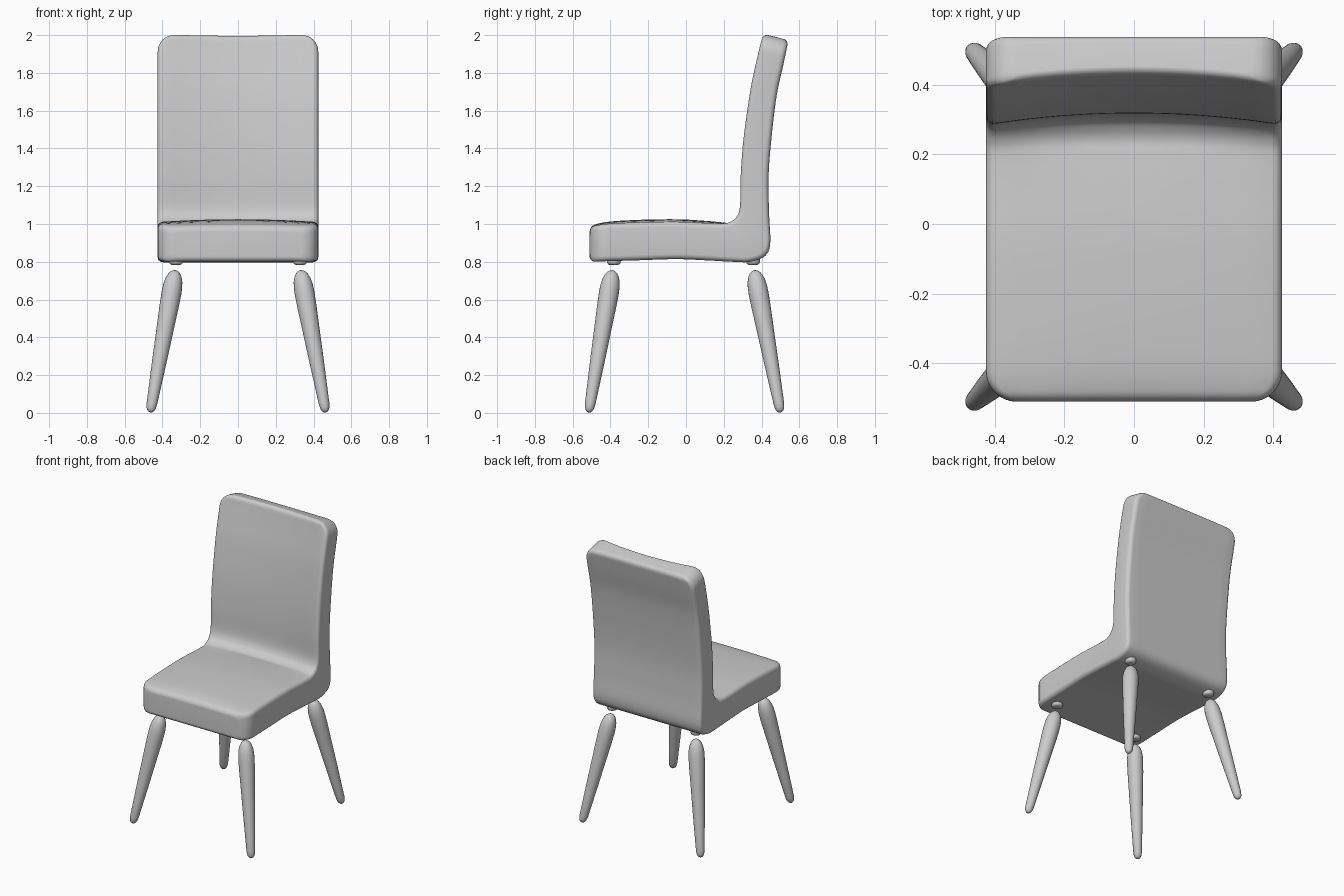
import bpy, bmesh
from math import sin, cos, pi, sqrt
from mathutils import Vector

if "Cube" in bpy.data.objects:
    bpy.data.objects.remove(bpy.data.objects["Cube"])


def skin(name, rings):
    """Join closed rings of points into a capped, smooth solid."""
    bm = bmesh.new()
    vr = [[bm.verts.new(p) for p in ring] for ring in rings]
    n = len(vr[0])
    for a, b in zip(vr, vr[1:]):
        for i in range(n):
            bm.faces.new((a[i], a[(i + 1) % n], b[(i + 1) % n], b[i]))
    bm.faces.new(vr[0])
    bm.faces.new(vr[-1])
    bmesh.ops.recalc_face_normals(bm, faces=bm.faces)
    me = bpy.data.meshes.new(name)
    bm.to_mesh(me)
    bm.free()
    me.shade_smooth()
    ob = bpy.data.objects.new(name, me)
    bpy.context.collection.objects.link(ob)
    return ob


def catmull(a, b, c, d, u):
    return [0.5 * (2 * q + (r - p) * u + (2 * p - 5 * q + 4 * r - s) * u * u
                   + (3 * q - p - 3 * r + s) * u ** 3)
            for p, q, r, s in zip(a, b, c, d)]


# Seat and back shell: inner y, z / outer y, z / bow of the inner face
stations = [
    (-.51, .985, -.51, .80, .004), (-.42, .999, -.42, .803, .012),
    (-.25, 1.007, -.25, .808, .015), (-.05, 1.010, -.05, .814, .015),
    (.10, 1.004, .12, .807, .013), (.20, 1.003, .25, .80, .005),
    (.235, 1.013, .34, .80, -.01), (.26, 1.032, .42, .832, -.02),
    (.275, 1.06, .446, .90, -.03), (.283, 1.11, .44, 1.05, -.033),
    (.285, 1.25, .437, 1.25, -.034), (.30, 1.45, .452, 1.45, -.034),
    (.335, 1.70, .48, 1.68, -.034), (.37, 1.87, .515, 1.84, -.034),
    (.405, 2.008, .542, 1.973, -.028)]
W, CORNER, EDGE = .425, .09, .028

samples = []
last = len(stations) - 2
for i in range(last + 1):
    p = [stations[min(max(i + k, 0), last + 1)] for k in (-1, 0, 1, 2)]
    n = 12 if i in (0, last) else 5
    for k in range(n):
        u = k / n
        u = u * u if i == 0 else 1 - (1 - u) ** 2 if i == last else u
        samples.append(catmull(*p, u))
samples.append(list(stations[-1]))

mids = [Vector(((s[0] + s[2]) / 2, (s[1] + s[3]) / 2)) for s in samples]
dist = [0]
for a, b in zip(mids, mids[1:]):
    dist.append(dist[-1] + (b - a).length)


def inset(d, r):
    return r - sqrt(r * r - (r - d) ** 2) if d < r else 0


def shell_ring(s, d):
    inner, outer = Vector(s[0:2]), Vector(s[2:4])
    direction = (inner - outer).normalized()
    t = (inner - outer).length
    hw, e = W - inset(d, CORNER), inset(d, EDGE)
    x0, v0, v1 = hw - EDGE, e + EDGE, t - e - EDGE
    flat = []
    for cx, cv, a0 in ((x0, v1, 0), (-x0, v1, 1), (-x0, v0, 2), (x0, v0, 3)):
        for k in range(6):
            a = (a0 + k / 5) * pi / 2
            flat.append((cx + EDGE * cos(a), cv + EDGE * sin(a)))
        if a0 in (0, 2):
            sign = 1 if a0 == 0 else -1
            v = t - e if a0 == 0 else e
            flat += [(sign * x0 * (1 - k / 6), v) for k in range(1, 12)]
    ring = []
    for x, v in flat:
        bow = s[4] * (1 - (x / hw) ** 2) * v / t
        q = outer + direction * (v + bow)
        ring.append((x, q.x, q.y))
    return ring


skin("seat_and_back", [shell_ring(s, min(d, dist[-1] - d))
                       for s, d in zip(samples, dist)])


def turned(name, bottom, top, profile, sides=24):
    """Round part along an axis; profile is (fraction, radius)."""
    bottom, top = Vector(bottom), Vector(top)
    q = (top - bottom).to_track_quat('Z', 'Y')
    return skin(name, [[bottom.lerp(top, t) + q @ Vector(
        (r * cos(2 * pi * k / sides), r * sin(2 * pi * k / sides), 0))
        for k in range(sides)] for t, r in profile])


# Splayed tapered legs with rounded ends, and the studs above them
leg = [(0, .003), (.004, .012), (.014, .019), (.03, .0245), (.06, .028),
       (.2, .033), (.4, .040), (.6, .046), (.75, .051), (.84, .0525),
       (.89, .051), (.93, .046), (.96, .038), (.98, .029), (.994, .016), (1, .003)]
stud = [(0, .022), (.08, .030), (.22, .035), (.45, .037), (1, .037)]
for side, sx in (("left", -1), ("right", 1)):
    for end, foot_y, top_y, stud_y in (("front", -.515, -.388, -.382),
                                       ("back", .50, .362, .355)):
        turned(f"{end}_{side}_leg", (sx * .464, foot_y, .003),
               (sx * .331, top_y, .755), leg)
        turned(f"{end}_{side}_stud", (sx * .328, stud_y, .783),
               (sx * .328, stud_y, .83), stud)
